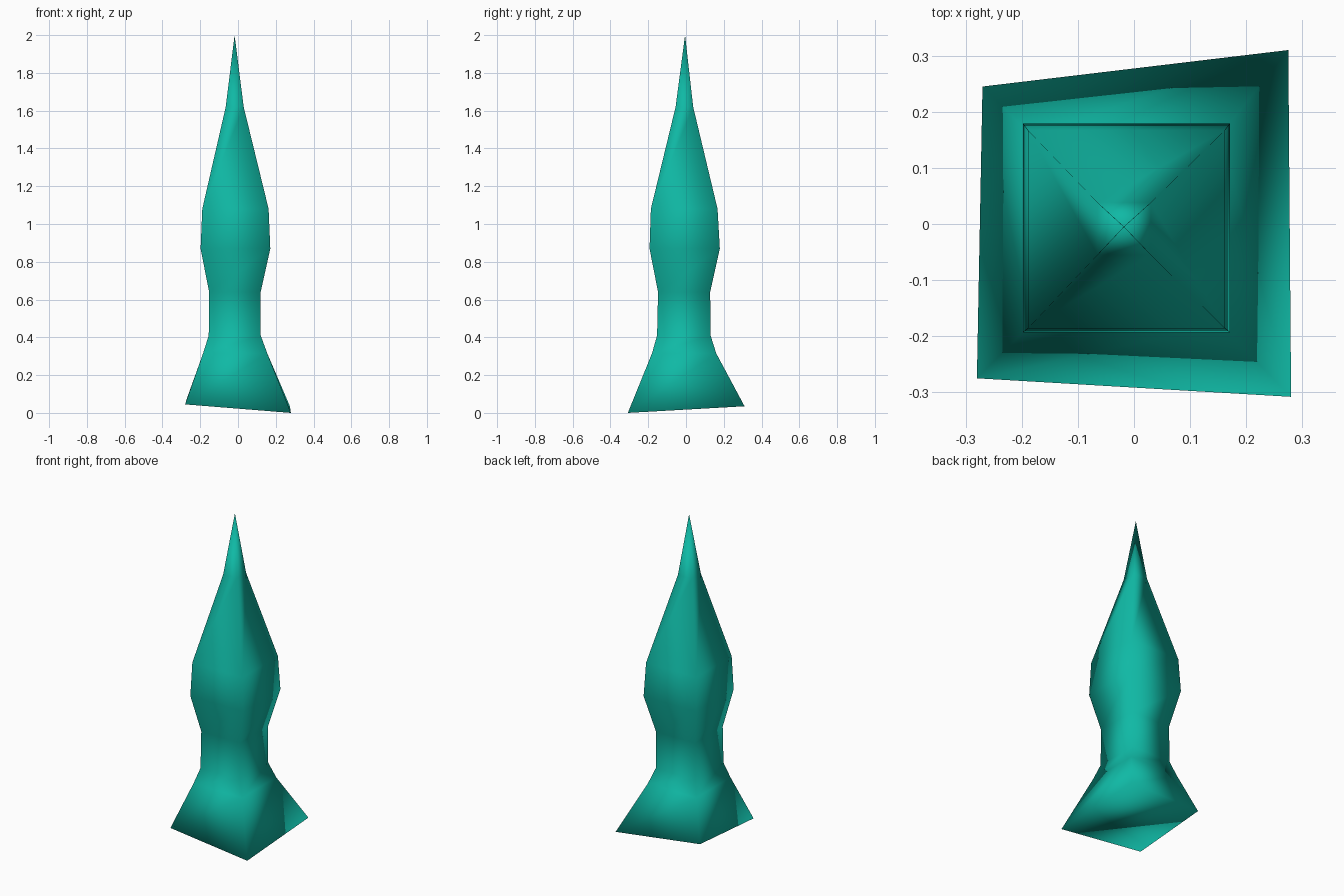
import bpy
import bmesh

cube = bpy.data.objects.get("Cube")
if cube:
    bpy.data.objects.remove(cube, do_unlink=True)

# Single teal colour
teal = bpy.data.materials.new("teal")
teal.use_nodes = True
colour = (0.005, 0.485, 0.376, 1)
teal.diffuse_color = colour
teal.node_tree.nodes["Principled BSDF"].inputs["Base Color"].default_value = colour


def square(x0, x1, y0, y1, z):
    """Four corners of a section, counter-clockwise from front -x."""
    return [(x0, y0, z), (x1, y0, z), (x1, y1, z), (x0, y1, z)]


# Skewed, tilted foot, then the waist, the bulge and the narrow neck of the spire
foot = [(-0.28, -0.275, 0.045), (0.28, -0.308, 0.0),
        (0.275, 0.31, 0.035), (-0.27, 0.245, 0.078)]
sections = [foot] + [square(*s) for s in (
    (-0.185, 0.155, -0.18, 0.16, 0.315),
    (-0.155, 0.12, -0.153, 0.13, 0.41),
    (-0.153, 0.12, -0.148, 0.128, 0.64),
    (-0.198, 0.171, -0.193, 0.179, 0.87),
    (-0.189, 0.162, -0.186, 0.167, 1.08),
    (-0.065, 0.03, -0.055, 0.038, 1.62),
)]
tip = (-0.018, -0.005, 2.0)

# Loft the sections into one closed body
bm = bmesh.new()
rings = [[bm.verts.new(p) for p in s] for s in sections]
apex = bm.verts.new(tip)
bm.faces.new(rings[0][::-1])
for low, high in zip(rings, rings[1:]):
    for i in range(4):
        j = (i + 1) % 4
        bm.faces.new((low[i], low[j], high[j], high[i]))
for i in range(4):
    bm.faces.new((rings[-1][i], rings[-1][(i + 1) % 4], apex))

# Everything is smooth, including the rim of the foot
for face in bm.faces:
    face.smooth = True

mesh = bpy.data.meshes.new("spire")
bm.to_mesh(mesh)
bm.free()
mesh.materials.append(teal)
bpy.context.collection.objects.link(bpy.data.objects.new("spire", mesh))
